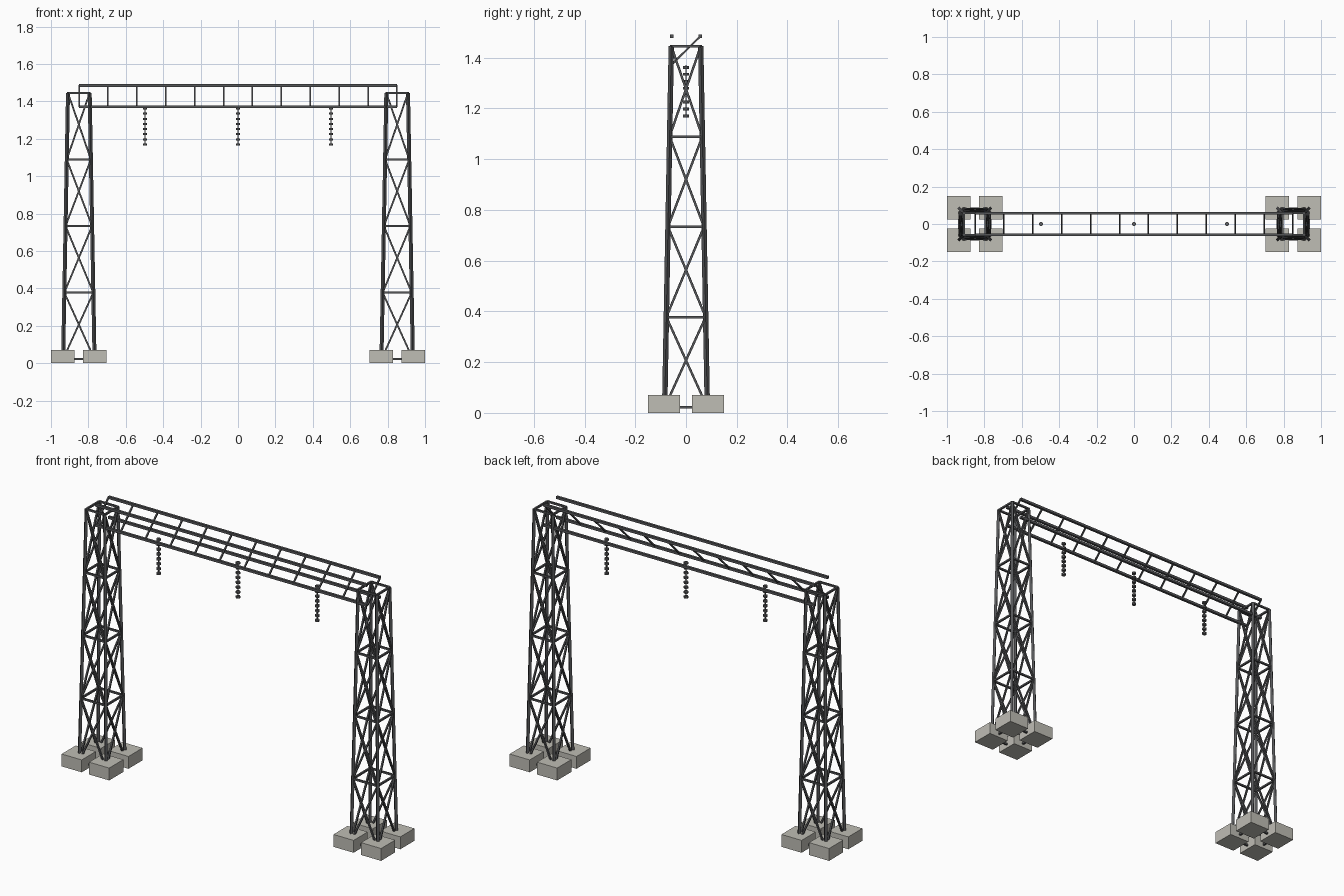
import bpy, bmesh
from math import pi
from mathutils import Vector, Matrix

cube = bpy.data.objects.get("Cube")
if cube:
    bpy.data.objects.remove(cube, do_unlink=True)


def material(name, rgb):
    m = bpy.data.materials.new(name)
    m.use_nodes = True
    m.diffuse_color = (*rgb, 1)
    m.node_tree.nodes["Principled BSDF"].inputs["Base Color"].default_value = (*rgb, 1)
    return m


STEEL = material("dark steel", (0.09, 0.092, 0.097))
CONCRETE = material("concrete", (0.52, 0.51, 0.46))
CERAMIC = material("grey ceramic", (0.13, 0.13, 0.135))


def finish(name, bm, mat):
    mesh = bpy.data.meshes.new(name)
    bm.to_mesh(mesh)
    bm.free()
    mesh.materials.append(mat)
    ob = bpy.data.objects.new(name, mesh)
    bpy.context.collection.objects.link(ob)
    return ob


def bar(bm, a, b, width):
    """Square bar running from point a to point b."""
    a, b = Vector(a), Vector(b)
    d = b - a
    turn = d.to_track_quat('Z', 'Y').to_matrix().to_4x4()
    size = Matrix.Diagonal((width, width, d.length, 1))
    bmesh.ops.create_cube(bm, size=1, matrix=Matrix.Translation((a + b) / 2) @ turn @ size)


TOWER_X = 0.851
FOOT_Z, TOP_Z, PANELS = 0.022, 1.445, 4
CORNERS = [(-1, -1), (1, -1), (1, 1), (-1, 1)]


def tower_point(cx, corner, level):
    """Corner of the tapering tower at a panel level."""
    t = level / PANELS
    half = 0.084 + (0.058 - 0.084) * t
    return (cx + corner[0] * half, corner[1] * half, FOOT_Z + (TOP_Z - FOOT_Z) * t)


for side, cx in (("right", -TOWER_X), ("left", TOWER_X)):
    # Four concrete footings
    bm = bmesh.new()
    for sx, sy in CORNERS:
        place = Matrix.Translation((cx + sx * 0.086, sy * 0.086, 0.035))
        bmesh.ops.create_cube(bm, size=1, matrix=place @ Matrix.Diagonal((0.126, 0.126, 0.07, 1)))
    finish(side + "_footings", bm, CONCRETE)

    # Main legs
    bm = bmesh.new()
    for c in CORNERS:
        bar(bm, tower_point(cx, c, 0), tower_point(cx, c, PANELS), 0.015)
    finish(side + "_tower_legs", bm, STEEL)

    # Horizontal rings and crossed bracing on every face
    rings, braces = bmesh.new(), bmesh.new()
    for i, c in enumerate(CORNERS):
        n = CORNERS[(i + 1) % 4]
        for level in range(PANELS + 1):
            bar(rings, tower_point(cx, c, level), tower_point(cx, n, level), 0.01)
        for level in range(PANELS):
            bar(braces, tower_point(cx, c, level), tower_point(cx, n, level + 1), 0.009)
            bar(braces, tower_point(cx, n, level), tower_point(cx, c, level + 1), 0.009)
    finish(side + "_tower_rings", rings, STEEL)
    finish(side + "_tower_braces", braces, STEEL)

# Four beam chords
BEAM_X, BEAM_Y, LOW, HIGH, BAYS = 0.85, 0.057, 1.372, 1.485, 11
bm = bmesh.new()
for y in (-BEAM_Y, BEAM_Y):
    for z in (LOW, HIGH):
        bar(bm, (-BEAM_X, y, z), (BEAM_X, y, z), 0.014)
finish("beam_chords", bm, STEEL)

# Slanted rungs from lower front chord to upper back chord
bm = bmesh.new()
for i in range(BAYS + 1):
    x = BEAM_X * (2 * i / BAYS - 1)
    bar(bm, (x, -BEAM_Y, LOW), (x, BEAM_Y, HIGH), 0.008)
finish("beam_rungs", bm, STEEL)

# Hanging insulator strings: a thin rod with stacked discs
for name, x in (("right", -0.497), ("middle", 0), ("left", 0.497)):
    bm = bmesh.new()
    bar(bm, (x, 0, 1.165), (x, 0, LOW), 0.005)
    for k in range(8):
        place = Matrix.Translation((x, 0, 1.17 + k * 0.0274))
        bmesh.ops.create_cone(bm, cap_ends=True, segments=8, radius1=0.012,
                              radius2=0.012, depth=0.011,
                              matrix=place @ Matrix.Rotation(pi / 8, 4, 'Z'))
    finish(name + "_insulator", bm, CERAMIC)
